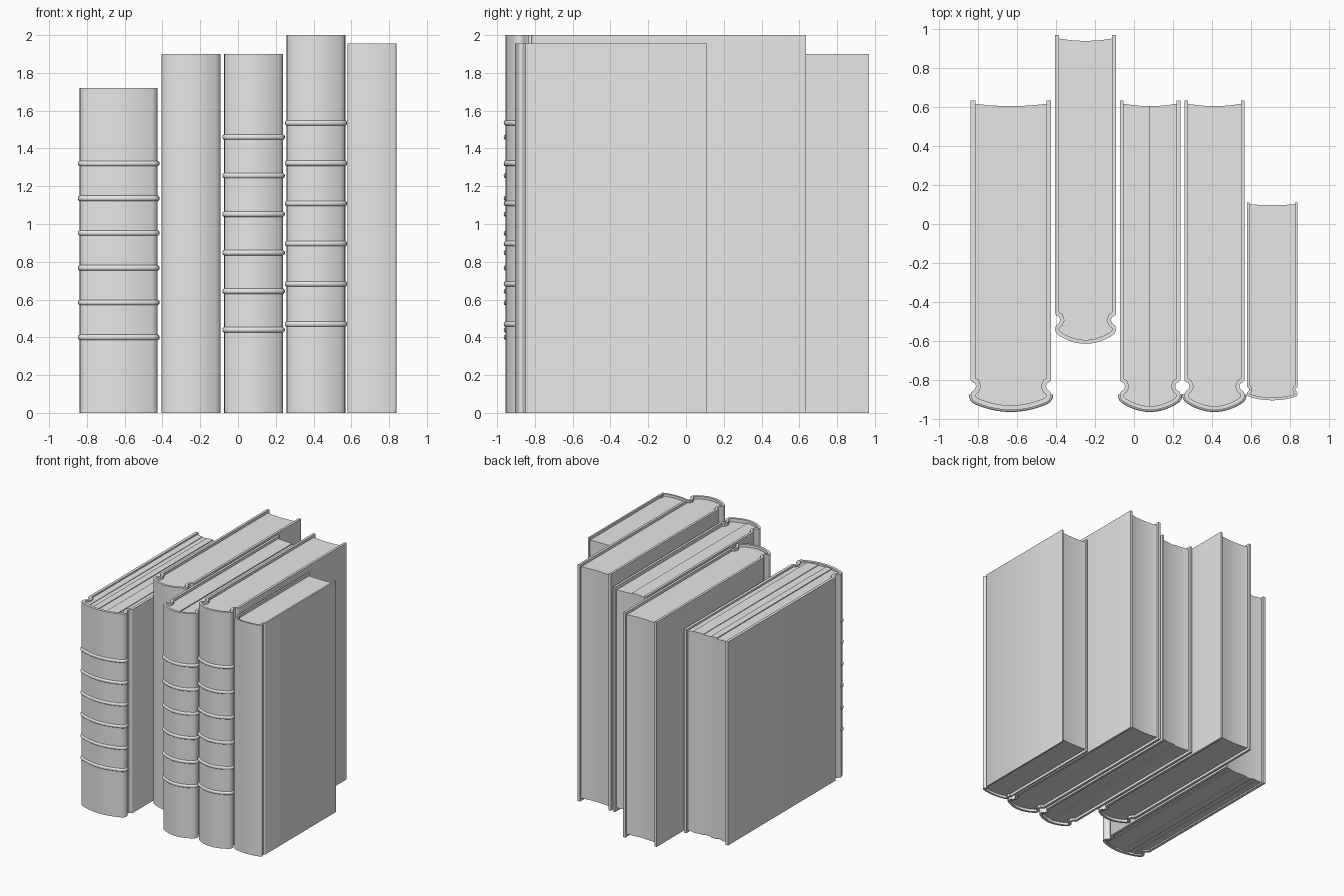
import bpy, bmesh, math
from mathutils import Vector

cube = bpy.data.objects.get("Cube")
if cube:
    bpy.data.objects.remove(cube, do_unlink=True)

grey = bpy.data.materials.new("plain_grey")
grey.diffuse_color = (0.8, 0.8, 0.8, 1)
grey.use_nodes = True
grey.node_tree.nodes["Principled BSDF"].inputs["Base Color"].default_value = (0.8, 0.8, 0.8, 1)


def finish(bm, name):
    bmesh.ops.recalc_face_normals(bm, faces=bm.faces[:])
    mesh = bpy.data.meshes.new(name)
    bm.to_mesh(mesh)
    bm.free()
    mesh.materials.append(grey)
    obj = bpy.data.objects.new(name, mesh)
    bpy.context.collection.objects.link(obj)
    bpy.ops.object.select_all(action='DESELECT')
    obj.select_set(True)
    bpy.context.view_layer.objects.active = obj
    bpy.ops.object.shade_smooth_by_angle(angle=math.radians(35))
    return obj


def tube(bm, rings, closed_section=True):
    """Join equal rings of points into a solid sweep with capped ends."""
    vs = [[bm.verts.new(p) for p in r] for r in rings]
    n = len(vs[0])
    for a, b in zip(vs, vs[1:]):
        for i in range(n):
            j = (i + 1) % n
            bm.faces.new((a[i], a[j], b[j], b[i]))
    bm.faces.new(vs[0])
    bm.faces.new(vs[-1][::-1])


def wrap_profile(cx, half, front, back, s):
    """Cover outline from the left board, around the spine, to the right board."""
    side = [(half, back), (half, front + .155 * s)]
    side += [(half - a * s, front + b * s) for a, b in
             ((.006, .146), (.021, .138), (.027, .122), (.021, .106), (.006, .095),
              (0, .08), (.002, .064), (.01, .05))]
    xc = half - .024 * s
    arc = [(xc * math.cos(math.pi * i / 16), 0) for i in range(17)]
    arc = [(x, front + .04 * s * (x / xc) ** 2) for x, _ in arc]
    pts = side + arc + [(-x, y) for x, y in reversed(side)]
    return [Vector((cx + x, y)) for x, y in pts]


def normals(pts):
    """Outward normals of an open profile, with miter length."""
    out = []
    for i, p in enumerate(pts):
        a = (p - pts[i - 1]).normalized() if i else None
        b = (pts[i + 1] - p).normalized() if i < len(pts) - 1 else None
        a, b = a or b, b or a
        t = (a + b).normalized()
        out.append(Vector((t.y, -t.x)) / max(t.dot(a), .7) * -1)
    mid = len(out) // 2
    return out if out[mid].y < 0 else [-n for n in out]


def clip_x(poly, limit, sign):
    """Keep the part of a polygon where sign * x <= sign * limit."""
    res = []
    for p, q in zip(poly, poly[1:] + poly[:1]):
        pin, qin = sign * (p.x - limit) <= 0, sign * (q.x - limit) <= 0
        if pin:
            res.append(p)
        if pin != qin:
            res.append(p.lerp(q, (limit - p.x) / (q.x - p.x)))
    return res


def pages(name, outline, cuts, steps, height, recess):
    """Page block, divided into gatherings that differ slightly in length."""
    bm = bmesh.new()
    for lo, hi, d in zip(cuts, cuts[1:], steps):
        poly = clip_x(clip_x(outline, hi, 1), lo, -1)
        base = [bm.verts.new((p.x, p.y, recess + d)) for p in poly]
        top = [bm.verts.new((p.x, p.y, height - recess - d)) for p in poly]
        bm.faces.new(base[::-1])
        bm.faces.new(top)
        for i in range(len(poly)):
            j = (i + 1) % len(poly)
            bm.faces.new((base[i], base[j], top[j], top[i]))
    finish(bm, name)


def book(name, x0, x1, front, back, height, s=1, t=.02, bands=None, cuts=(), steps=(0,), recess=.022):
    cx, half = (x0 + x1) / 2, (x1 - x0) / 2
    outer = wrap_profile(cx, half, front, back, s)
    nrm = normals(outer)
    inner = [p - n * t for p, n in zip(outer, nrm)]

    # Cover boards and spine in one wrap
    bm = bmesh.new()
    tube(bm, [[(o.x, o.y, 0), (o.x, o.y, height), (i.x, i.y, height), (i.x, i.y, 0)]
              for o, i in zip(outer, inner)])
    finish(bm, name + "_cover")

    # Pages with a hollow fore edge
    w = half - t
    fore = [Vector((cx - w * (1 - k / 6), back - s * (.03 - .012 * (1 - k / 6) ** 2)))
            for k in range(13)]
    outline = inner[1:-1] + fore
    limits = [cx - 1] + [cx + c for c in cuts] + [cx + 1]
    pages(name + "_pages", outline, limits, steps, height, recess)

    # Raised bands across the spine
    if bands:
        first, last, count = bands
        bm = bmesh.new()
        span = range(7, len(outer) - 7)
        for k in range(count):
            z = first + (last - first) * k / (count - 1)
            rings = []
            for i in span:
                ring = []
                for a in range(9):
                    ang = math.pi * (a / 8 - .5)
                    p = outer[i] + nrm[i] * (.011 * math.cos(ang) - .001)
                    ring.append((p.x, p.y, z + .014 * math.sin(ang)))
                rings.append(ring)
            tube(bm, rings)
        finish(bm, name + "_spine_bands")


book("thick_book", -.838, -.425, -.955, .635, 1.72, t=.024, bands=(.40, 1.32, 6),
     cuts=(-.128, -.083, -.028, .042, .138), steps=(0, .004, -.003, .003, -.002, .003), recess=.012)
book("set_back_book", -.405, -.092, -.615, .97, 1.90)
book("middle_book", -.073, .238, -.955, .635, 1.90, bands=(.44, 1.46, 6),
     cuts=(0,), steps=(0, .008))
book("tall_book", .258, .568, -.955, .635, 2.0, bands=(.47, 1.535, 6))
book("short_cover_book", .58, .84, -.905, .11, 1.955, s=.45, t=.014)
